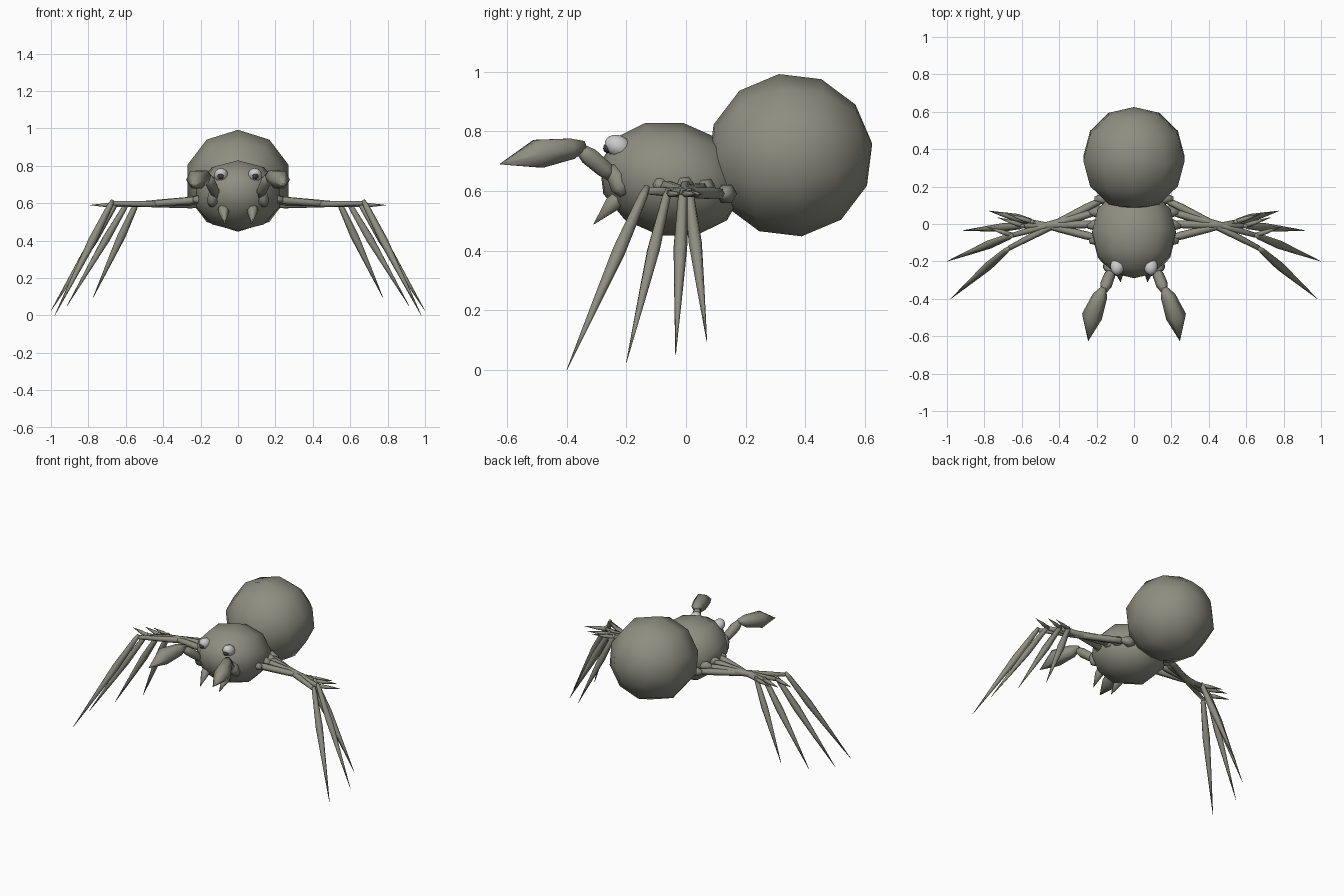
import bpy, bmesh, math
from mathutils import Vector, Matrix

if "Cube" in bpy.data.objects:
    bpy.data.objects.remove(bpy.data.objects["Cube"])


def material(name, rgb):
    m = bpy.data.materials.new(name)
    m.diffuse_color = (*rgb, 1)
    m.use_nodes = True
    m.node_tree.nodes["Principled BSDF"].inputs["Base Color"].default_value = m.diffuse_color
    return m


BODY = material("olive_grey", (0.27, 0.27, 0.22))
WHITE = material("eye_white", (0.75, 0.75, 0.77))
DARK = material("pupil_dark", (0.05, 0.05, 0.06))


def finish(bm, name, mat):
    bmesh.ops.recalc_face_normals(bm, faces=bm.faces)
    me = bpy.data.meshes.new(name)
    bm.to_mesh(me)
    bm.free()
    for p in me.polygons:
        p.use_smooth = True
    me.materials.append(mat)
    ob = bpy.data.objects.new(name, me)
    bpy.context.collection.objects.link(ob)
    return ob


def ball(name, centre, size, tilt=0, mat=BODY, seg=10, rings=6):
    """Ellipsoid with its poles along y, tilted about x."""
    bm = bmesh.new()
    m = (Matrix.Translation(centre) @ Matrix.Rotation(math.radians(tilt), 4, 'X')
         @ Matrix.Diagonal((*size, 1)) @ Matrix.Rotation(-math.pi / 2, 4, 'X'))
    bmesh.ops.create_uvsphere(bm, u_segments=seg, v_segments=rings, radius=1, matrix=m)
    return finish(bm, name, mat)


def limb(name, points, radii, sides=6):
    """Low-poly tapered tube through points, closed at both ends."""
    bm = bmesh.new()
    pts = [Vector(p) for p in points]
    rot = (pts[-1] - pts[0]).to_track_quat('Z', 'Y')
    loops = []
    for p, r in zip(pts, radii):
        loops.append([bm.verts.new(p + rot @ Vector((r * math.cos(a), r * math.sin(a), 0)))
                      for a in (2 * math.pi * i / sides for i in range(sides))])
    for a, b in zip(loops, loops[1:]):
        for i in range(sides):
            j = (i + 1) % sides
            bm.faces.new((a[i], a[j], b[j], b[i]))
    bm.faces.new(loops[0][::-1])
    bm.faces.new(loops[-1])
    return finish(bm, name, BODY)


def spindle(name, a, b, profile, sides=6):
    """Straight limb from a to b; profile is (fraction, radius) pairs."""
    a, b = Vector(a), Vector(b)
    return limb(name, [a.lerp(b, t) for t, _ in profile], [r for _, r in profile], sides)


# Body
ball("abdomen", (0, 0.35, 0.72), (0.285, 0.278, 0.275), 8)
ball("head_thorax", (0, -0.05, 0.64), (0.235, 0.245, 0.193), -12)

# Legs: hip, knee, foot (front leg first)
LEGS = [
    ((0.15, 0.14, 0.59), (0.67, -0.13, 0.60), (0.98, -0.40, 0.00)),
    ((0.18, 0.07, 0.61), (0.65, -0.06, 0.59), (1.00, -0.20, 0.025)),
    ((0.19, 0.00, 0.62), (0.59, -0.01, 0.59), (0.915, -0.035, 0.05)),
    ((0.18, -0.08, 0.62), (0.54, 0.01, 0.59), (0.775, 0.07, 0.095)),
]

for s, side in ((1, "right"), (-1, "left")):
    def mx(p):
        return (p[0] * s, p[1], p[2])

    # Eyes
    ball(f"eye_{side}", mx((0.09, -0.228, 0.75)), (0.038, 0.047, 0.037), -25, WHITE, 10, 8)
    ball(f"pupil_{side}", mx((0.092, -0.262, 0.745)), (0.018, 0.016, 0.018), -20, DARK, 8, 6)

    # Fangs
    spindle(f"fang_{side}", mx((0.08, -0.22, 0.585)), mx((0.072, -0.31, 0.488)),
            [(0, 0.025), (0.3, 0.03), (1, 0.001)])

    # Feelers: hip block, arm and big leaf-shaped tip
    spindle(f"feeler_hip_{side}", mx((0.14, -0.21, 0.585)), mx((0.125, -0.25, 0.685)),
            [(0, 0.015), (0.25, 0.033), (0.65, 0.03), (1, 0.012)])
    spindle(f"feeler_arm_{side}", mx((0.115, -0.235, 0.64)), mx((0.165, -0.365, 0.75)),
            [(0, 0.02), (0.3, 0.03), (0.7, 0.032), (1, 0.016)])
    limb(f"feeler_tip_{side}",
         [mx(p) for p in ((0.163, -0.34, 0.755), (0.182, -0.385, 0.742),
                          (0.225, -0.495, 0.725), (0.245, -0.625, 0.69))],
         [0.015, 0.04, 0.055, 0.001])

    # Walking legs
    for n, (hip, knee, foot) in enumerate(LEGS, 1):
        hip, knee, foot = mx(hip), mx(knee), mx(foot)
        spindle(f"leg_hip_{n}_{side}", mx((abs(hip[0]) - 0.03, hip[1], hip[2])),
                mx((abs(hip[0]) + 0.06, hip[1] - 0.01, hip[2])),
                [(0, 0.02), (0.4, 0.035), (1, 0.015)])
        spindle(f"thigh_{n}_{side}", hip, knee,
                [(0, 0.015), (0.2, 0.022), (0.6, 0.02), (1, 0.013)])
        spindle(f"shin_{n}_{side}", (knee[0], knee[1], knee[2] + 0.015), foot,
                [(0, 0.010), (0.05, 0.016), (0.35, 0.023), (0.6, 0.015), (1, 0.001)])
        if n > 1:
            # Thin spur pointing outward past the knee
            spindle(f"knee_spur_{n}_{side}", knee,
                    (knee[0] + 0.14 * s, knee[1] + 0.045, knee[2]),
                    [(0, 0.013), (0.4, 0.012), (1, 0.001)])
